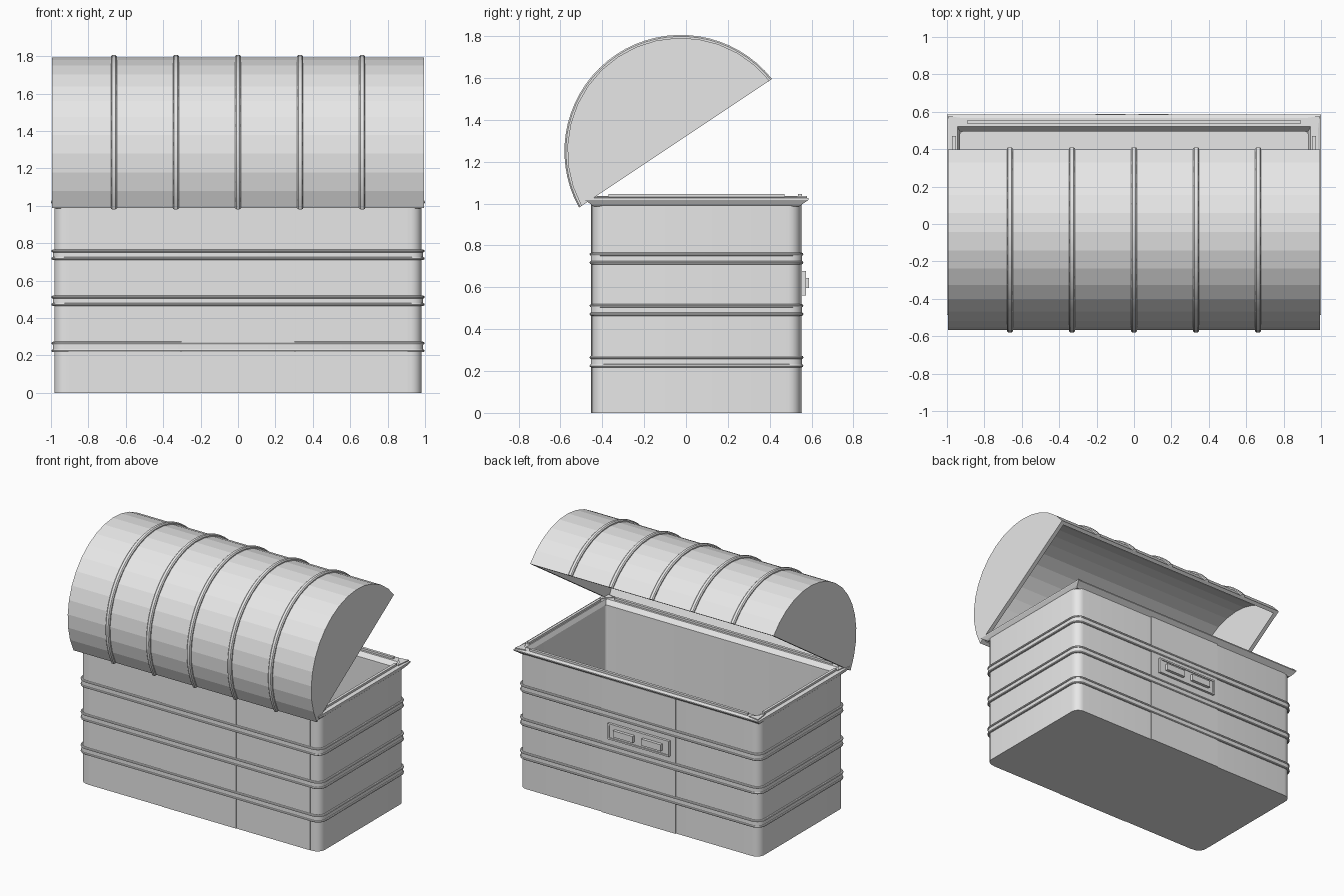
import bpy, bmesh, math

if "Cube" in bpy.data.objects:
    bpy.data.objects.remove(bpy.data.objects["Cube"])

CY = 0.05                       # the box sits slightly behind the origin
grey = bpy.data.materials.new("light_grey")
grey.diffuse_color = (0.8, 0.8, 0.8, 1)
grey.use_nodes = True
grey.node_tree.nodes["Principled BSDF"].inputs["Base Color"].default_value = grey.diffuse_color


def finish(name, bm, smooth=True):
    bmesh.ops.recalc_face_normals(bm, faces=bm.faces)
    me = bpy.data.meshes.new(name)
    bm.to_mesh(me)
    bm.free()
    me.materials.append(grey)
    ob = bpy.data.objects.new(name, me)
    bpy.context.collection.objects.link(ob)
    if smooth:
        bpy.ops.object.select_all(action='DESELECT')
        ob.select_set(True)
        bpy.context.view_layer.objects.active = ob
        bpy.ops.object.shade_smooth_by_angle(angle=math.radians(35))
    return ob


def add_loft(bm, rings, wrap=False, caps=True):
    """Join equal closed rings of points; wrap joins the last to the first."""
    rows = [[bm.verts.new(p) for p in r] for r in rings]
    n = len(rows[0])
    pairs = list(zip(rows, rows[1:])) + ([(rows[-1], rows[0])] if wrap else [])
    for a, b in pairs:
        for i in range(n):
            j = (i + 1) % n
            bm.faces.new((a[i], a[j], b[j], b[i]))
    if caps and not wrap:
        bm.faces.new(rows[0])
        bm.faces.new(rows[-1])


def rect_ring(hx, hy, z, r=0.0, seg=5):
    """Horizontal rectangle with optional rounded corners."""
    if r == 0:
        return [(sx * hx, CY + sy * hy, z) for sx, sy in ((1, 1), (-1, 1), (-1, -1), (1, -1))]
    pts = []
    for k, (sx, sy) in enumerate(((1, 1), (-1, 1), (-1, -1), (1, -1))):
        for i in range(seg + 1):
            a = math.pi / 2 * (k + i / seg)
            pts.append((sx * (hx - r) + r * math.cos(a), CY + sy * (hy - r) + r * math.sin(a), z))
    return pts


def add_box(bm, x0, x1, y0, y1, z0, z1):
    add_loft(bm, [[(x0, y0, z), (x1, y0, z), (x1, y1, z), (x0, y1, z)] for z in (z0, z1)])


# Hollow box body
bm = bmesh.new()
add_loft(bm, [rect_ring(0.982, 0.498, 0, 0.06), rect_ring(0.982, 0.498, 1.0, 0.06),
              rect_ring(0.93, 0.445, 1.0, 0.02), rect_ring(0.93, 0.445, 0.04, 0.02)])
finish("box_body", bm)

# Thin raised panels: one in the middle of each long wall, two beside it in front
bm = bmesh.new()
add_box(bm, -0.303, 0.303, 0.54, 0.555, 0, 0.995)
add_box(bm, -0.303, 0.303, -0.454, -0.44, 0, 0.995)
for s in (-1, 1):
    add_box(bm, *sorted((s * 0.307, s * 0.906)), -0.451, -0.44, 0, 0.995)
finish("wall_panels", bm, False)

# Three bands, each a flat strip edged by two round ribs
for n, zc in enumerate((0.245, 0.492, 0.738)):
    bm = bmesh.new()
    add_loft(bm, [rect_ring(0.99, 0.505, zc - 0.02, 0.06), rect_ring(0.99, 0.505, zc + 0.02, 0.06)])
    bmesh.ops.delete(bm, geom=[f for f in bm.faces if len(f.verts) > 4], context='FACES')
    for dz in (-0.02, 0.02):
        rings = []
        for i in range(8):
            a = i * math.pi / 4
            o = 0.009 * math.cos(a)
            rings.append(rect_ring(0.989 + o, 0.502 + o, zc + dz + 0.008 * math.sin(a), 0.062 + o))
        add_loft(bm, rings, wrap=True)
    finish("band_%d" % (n + 1), bm)

# Flared rim with sloping inner lip
bm = bmesh.new()
profile = [(0.975, 0.49, 0.985), (0.985, 0.502, 0.995), (1.0, 0.536, 1.018), (1.0, 0.536, 1.026),
           (0.985, 0.518, 1.031), (0.945, 0.47, 1.031), (0.93, 0.444, 1.0), (0.93, 0.444, 0.985)]
add_loft(bm, [rect_ring(hx, hy, z) for hx, hy, z in profile], wrap=True)
finish("rim", bm, False)

# Raised strips and corner plates on the rim
bm = bmesh.new()
for s in (-1, 1):
    add_box(bm, *sorted((s * 0.952, s * 0.972)), -0.37, 0.47, 1.02, 1.046)
    add_box(bm, -0.89, 0.89, CY + s * 0.495 - 0.01, CY + s * 0.495 + 0.01, 1.02, 1.046)
    for t in (-1, 1):
        def corner(z):
            return [(s * x, CY + t * y, z) for x, y in
                    ((0.992, 0.527), (0.91, 0.515), (0.93, 0.49), (0.95, 0.475), (0.98, 0.42))]
        add_loft(bm, [corner(1.02), corner(1.037)])
finish("rim_trim", bm, False)

# Latch plate with raised border and two blocks
bm = bmesh.new()
cx, zc = -0.01, 0.62
add_box(bm, cx - 0.25, cx + 0.25, 0.55, 0.566, zc - 0.058, zc + 0.058)
for s in (-1, 1):
    add_box(bm, cx - 0.25, cx + 0.25, 0.56, 0.573, zc + s * 0.052 - 0.006, zc + s * 0.052 + 0.006)
    add_box(bm, cx + s * 0.244 - 0.006, cx + s * 0.244 + 0.006, 0.56, 0.573, zc - 0.046, zc + 0.046)
    add_box(bm, cx + s * 0.115 - 0.08, cx + s * 0.115 + 0.08, 0.56, 0.588, zc - 0.024, zc + 0.024)
finish("latch", bm, False)

# Open lid: arched shell swept around a centre, closed by end walls
LY, LZ, A0, A1 = -0.025, 1.25, math.radians(38.5), math.radians(208.9)


def arc(r, x, seg=16):
    return [(x, LY + r * math.cos(A0 + (A1 - A0) * i / seg),
             LZ + r * math.sin(A0 + (A1 - A0) * i / seg)) for i in range(seg + 1)]


def inner_arc(x):
    # keep the inner edge on the opening plane by shrinking about the chord midpoint
    my, mz, k = -0.05, 1.288, 0.95
    return [(x, my + k * (y - my), mz + k * (z - mz)) for _, y, z in arc(0.542, x)]


bm = bmesh.new()
add_loft(bm, [arc(0.542, x) + inner_arc(x)[::-1] for x in (-0.965, 0.965)])
for s in (-1, 1):
    add_loft(bm, [arc(0.542, s * 0.965), arc(0.542, s * 0.995)])
finish("lid", bm, False)

# Five rounded ribs over the lid
section = [(-0.016, 0.535), (-0.016, 0.549), (-0.009, 0.556), (0.009, 0.556), (0.016, 0.549), (0.016, 0.535)]
for n in range(5):
    xc = (n - 2) * 0.332
    bm = bmesh.new()
    lines = [arc(r, xc + dx, 32) for dx, r in section]
    add_loft(bm, [list(ring) for ring in zip(*lines)])
    finish("lid_rib_%d" % (n + 1), bm)
